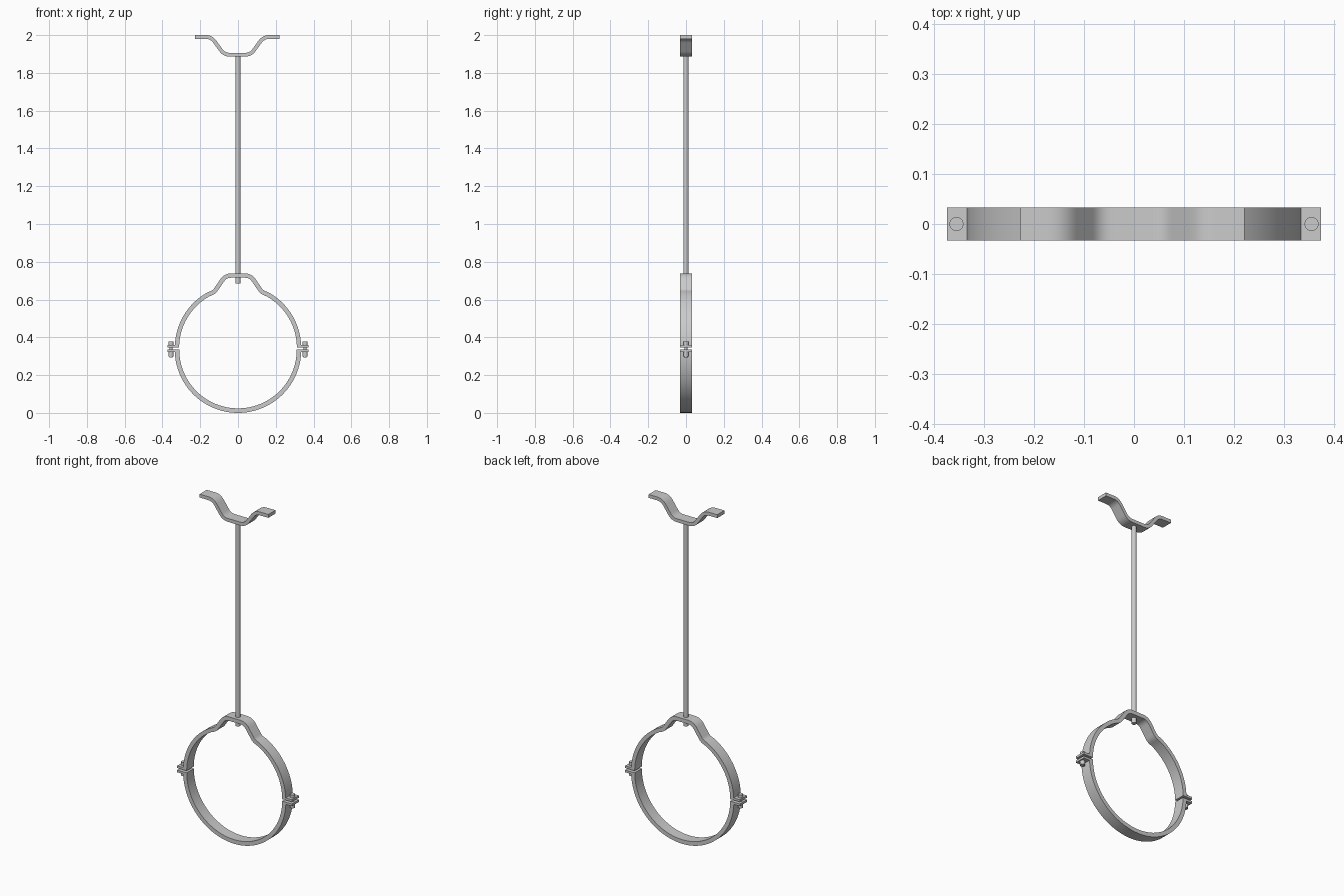
import bpy, bmesh, math
from mathutils import Vector

if "Cube" in bpy.data.objects:
    bpy.data.objects.remove(bpy.data.objects["Cube"])

HALF_WIDTH = 0.033


def fillet(pts, radius, steps=6):
    """Round the inner corners of a polyline with short curves."""
    out = [Vector(pts[0])]
    for a, b, c in zip(pts, pts[1:], pts[2:]):
        a, b, c = Vector(a), Vector(b), Vector(c)
        d = min(radius, (a - b).length * 0.48, (c - b).length * 0.48)
        p, q = b + (a - b).normalized() * d, b + (c - b).normalized() * d
        for i in range(steps + 1):
            t = i / steps
            out.append(p * (1 - t) ** 2 + b * 2 * t * (1 - t) + q * t * t)
    return out + [Vector(pts[-1])]


def arc(cz, r, a0, a1, n):
    return [Vector((r * math.cos(math.radians(a0 + (a1 - a0) * i / n)),
                    cz + r * math.sin(math.radians(a0 + (a1 - a0) * i / n)))) for i in range(n + 1)]


def mirrored(half):
    """Complete a right-hand half path that ends on x = 0."""
    return list(half) + [Vector((-p.x, p.y)) for p in reversed(half[:-1])]


def finish(name, bm):
    bmesh.ops.recalc_face_normals(bm, faces=bm.faces)
    me = bpy.data.meshes.new(name)
    bm.to_mesh(me)
    bm.free()
    ob = bpy.data.objects.new(name, me)
    bpy.context.collection.objects.link(ob)
    bpy.ops.object.select_all(action='DESELECT')
    ob.select_set(True)
    bpy.context.view_layer.objects.active = ob
    bpy.ops.object.shade_smooth_by_angle(angle=math.radians(35))
    return ob


def strap(name, path, thick):
    """Flat bar bent along an x-z path."""
    bm = bmesh.new()
    rings = []
    for i, p in enumerate(path):
        d0 = (p - path[max(i - 1, 0)]).normalized()
        d1 = (path[min(i + 1, len(path) - 1)] - p).normalized()
        t = (d0 + d1).normalized()
        ref = d1 if d1.length > 0 else d0
        n = Vector((-t.y, t.x)) * (thick / 2 / max(t.dot(ref), 0.5))
        rings.append([bm.verts.new((p.x + s * n.x, y, p.y + s * n.y))
                      for s, y in ((-1, -HALF_WIDTH), (1, -HALF_WIDTH), (1, HALF_WIDTH), (-1, HALF_WIDTH))])
    for a, b in zip(rings, rings[1:]):
        for k in range(4):
            bm.faces.new((a[k], a[(k + 1) % 4], b[(k + 1) % 4], b[k]))
    bm.faces.new(rings[0])
    bm.faces.new(rings[-1])
    return finish(name, bm)


def cylinder(name, x, r, z0, z1, sides=24):
    bm = bmesh.new()
    bmesh.ops.create_cone(bm, cap_ends=True, segments=sides, radius1=r, radius2=r, depth=z1 - z0)
    bmesh.ops.translate(bm, verts=bm.verts, vec=(x, 0, (z0 + z1) / 2))
    return finish(name, bm)


def box(name, x0, x1, z0, z1):
    bm = bmesh.new()
    bmesh.ops.create_cube(bm, size=1)
    for v in bm.verts:
        v.co = (x0 if v.co.x < 0 else x1, HALF_WIDTH * 2 * v.co.y, z0 if v.co.z < 0 else z1)
    return finish(name, bm)


# Ceiling bracket
half = fillet([(0.224, 1.99), (0.138, 1.99), (0.07, 1.896), (0, 1.896)], 0.03)
bracket = strap("ceiling_bracket", mirrored(half), 0.02)
bracket.location.x = -0.003

# Hanging rod
cylinder("rod", 0, 0.0135, 0.685, 1.892)

# Upper clamp half with raised neck
side = arc(0.345, 0.323, 0.4, 61, 20)
neck = fillet([side[-1], (0.126, 0.64), (0.066, 0.727), (0, 0.727)], 0.03)
strap("upper_clamp", mirrored(side + neck[1:]), 0.023)

# Lower clamp half
strap("lower_clamp", arc(0.335, 0.323, -180, 0, 48), 0.024)

# Flanges and bolts on both sides
for s, label in ((-1, "left"), (1, "right")):
    xa, xb = sorted((s * 0.314, s * 0.374))
    box(label + "_upper_flange", xa, xb, 0.347, 0.360)
    box(label + "_lower_flange", xa, xb, 0.322, 0.335)
    cylinder(label + "_bolt_shank", s * 0.355, 0.008, 0.294, 0.37)
    cylinder(label + "_bolt_head", s * 0.355, 0.014, 0.360, 0.377)
    cylinder(label + "_nut", s * 0.355, 0.014, 0.298, 0.322)
